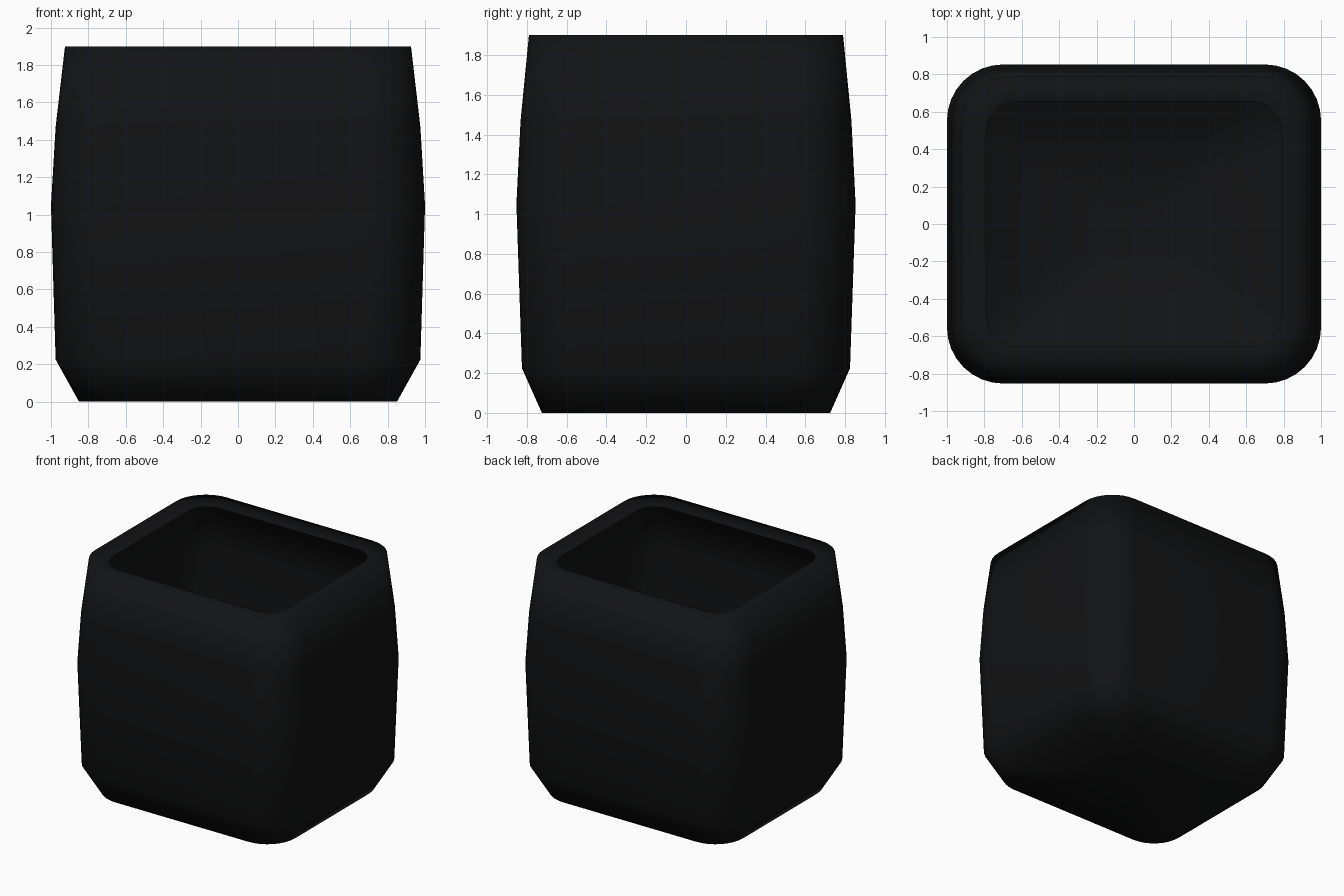
import bpy, bmesh, math

if "Cube" in bpy.data.objects:
    bpy.data.objects.remove(bpy.data.objects["Cube"])

SEG = 8  # segments per rounded corner

def ring(bm, hx, hy, r, z):
    """Rounded rectangle loop of vertices."""
    verts = []
    for q, (sx, sy) in enumerate([(1, 1), (-1, 1), (-1, -1), (1, -1)]):
        for i in range(SEG + 1):
            a = math.pi / 2 * (q + i / SEG)
            verts.append(bm.verts.new((sx * (hx - r) + r * math.cos(a),
                                       sy * (hy - r) + r * math.sin(a), z)))
    return verts

# half width, half depth, corner radius, height: outside upward, then the inward lip
profile = [
    (0.85, 0.725, 0.25, 0.0),
    (0.975, 0.825, 0.29, 0.225),
    (1.0, 0.853, 0.30, 1.05),
    (0.975, 0.832, 0.29, 1.47),
    (0.925, 0.79, 0.27, 1.9),
    (0.79, 0.655, 0.17, 1.87),
]

bm = bmesh.new()
rings = [ring(bm, *p) for p in profile]
n = len(rings[0])
for a, b in zip(rings, rings[1:]):
    for i in range(n):
        j = (i + 1) % n
        bm.faces.new((a[i], a[j], b[j], b[i]))

# underside as a fan
c = bm.verts.new((0, 0, 0))
for i in range(n):
    bm.faces.new((rings[0][(i + 1) % n], rings[0][i], c))

for f in bm.faces:
    f.smooth = True

mesh = bpy.data.meshes.new("container")
bm.to_mesh(mesh)
bm.free()
container = bpy.data.objects.new("container", mesh)
bpy.context.collection.objects.link(container)

# near-black finish
mat = bpy.data.materials.new("dark_finish")
mat.diffuse_color = (0.006, 0.0063, 0.007, 1)
mat.use_nodes = True
mat.node_tree.nodes["Principled BSDF"].inputs["Base Color"].default_value = mat.diffuse_color
mesh.materials.append(mat)
